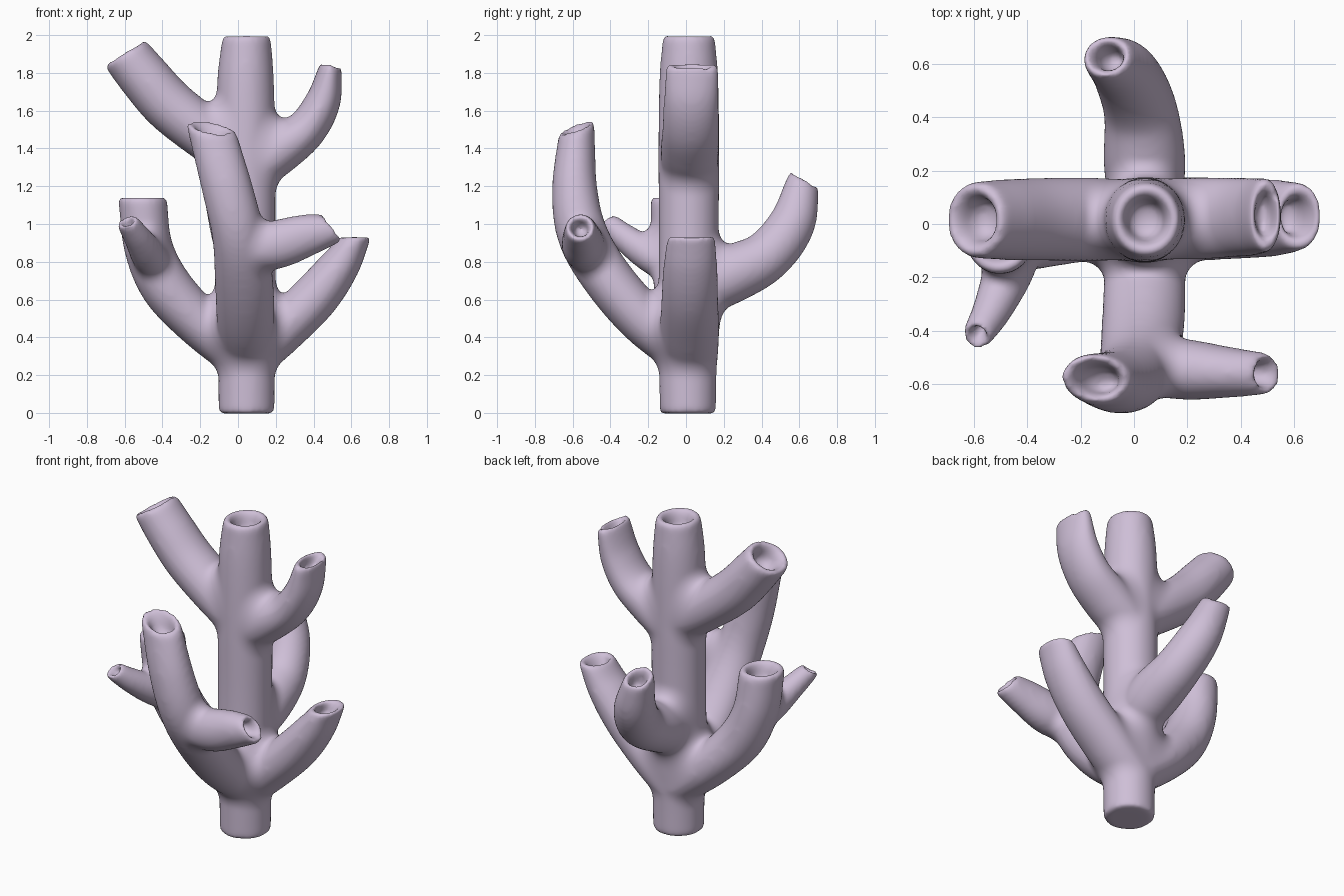
import bpy, bmesh, math
from mathutils import Vector

if "Cube" in bpy.data.objects:
    bpy.data.objects.remove(bpy.data.objects["Cube"])

mat = bpy.data.materials.new("pale_lilac")
mat.diffuse_color = (0.62, 0.52, 0.68, 1)
mat.use_nodes = True
mat.node_tree.nodes["Principled BSDF"].inputs["Base Color"].default_value = mat.diffuse_color
bm = bmesh.new()
SEG, STEPS, GROW = 40, 8, 0.009
tips = []


def spline(vals, s):
    """Catmull-Rom through a list of vectors, s in 0..len-1"""
    i = min(int(s), len(vals) - 2)
    f = s - i
    p1, p2 = vals[i], vals[i + 1]
    p0 = vals[i - 1] if i > 0 else p1 * 2 - p2
    p3 = vals[i + 2] if i + 2 < len(vals) else p2 * 2 - p1
    return 0.5 * (2 * p1 + (p2 - p0) * f + (2 * p0 - 5 * p1 + 4 * p2 - p3) * f * f
                  + (3 * p1 - p0 - 3 * p2 + p3) * f ** 3)


def branch(points, side, cut, depth=0.11, hole=0.6):
    """Tapered oval tube. points: x, y, z, radius along side, radius across.
    cut: normal of the end face, which has a hollow cup."""
    pos = [Vector(p[:3]) for p in points]
    rad = [Vector((p[3], p[4], 0)) for p in points]
    side, cut = Vector(side), Vector(cut).normalized()
    n = (len(points) - 1) * STEPS
    rings = []
    tips.append((pos[-1], max(points[-1][3:]) + 0.05))

    def ring(c, t, r, shear, scale=1.0, shift=0.0):
        u = (side - t * side.dot(t)).normalized()
        v = t.cross(u)
        out = []
        for k in range(SEG):
            a = 2 * math.pi * k / SEG
            off = (u * math.cos(a) * (r.x + GROW) + v * math.sin(a) * (r.y + GROW)) * scale
            off -= t * (off.dot(cut) / t.dot(cut)) * shear
            out.append(bm.verts.new(c + off + t * shift))
        rings.append(out)

    for j in range(n + 1):
        s = j / STEPS
        c = spline(pos, s)
        e = 0.02
        t = (spline(pos, min(s + e, n / STEPS)) - spline(pos, max(s - e, 0))).normalized()
        r = spline(rad, s)
        ring(c, t, r, max(0, (j - n + STEPS) / STEPS))
    # cup in the tip
    for sc, sh in ((0.89, 0.016), (hole + 0.16, 0.016), (hole, -0.02),
                   (hole * 0.85, -depth * 0.75), (hole * 0.5, -depth)):
        ring(c, t, r, 1, sc, sh)
    for a, b in zip(rings, rings[1:]):
        for k in range(SEG):
            bm.faces.new((a[k], a[(k + 1) % SEG], b[(k + 1) % SEG], b[k]))
    bm.faces.new(rings[0][::-1])
    bm.faces.new(rings[-1])


X, Y = (1, 0, 0), (0, 1, 0)
# trunk
branch([(.045, .01, -.004, .14, .14), (.045, .01, .25, .145, .142), (.04, .015, .5, .155, .152),
        (.04, .015, .9, .15, .15), (.04, .015, 1.35, .153, .15), (.04, .015, 1.75, .148, .142),
        (.045, .015, 1.985, .13, .12)], Y, (0, 0, 1))
# low right branch
branch([(.06, .02, .29, .14, .12), (.22, .02, .43, .148, .12), (.4, .02, .605, .142, .118),
        (.53, .023, .77, .135, .1), (.615, .028, .925, .12, .07)], Y, (0, 0, 1))
# low left branch and its twig
branch([(.02, .02, .3, .14, .12), (-.2, .01, .475, .145, .122), (-.38, -.02, .67, .142, .128),
        (-.475, -.035, .88, .14, .12), (-.505, -.05, 1.13, .13, .12)], Y, (0, 0, 1))
branch([(-.42, -.05, .76, .08, .08), (-.47, -.18, .83, .085, .085), (-.53, -.32, .925, .066, .066),
        (-.585, -.415, 1.01, .05, .05)], X, (-.3, -.5, .8), 0.06, 0.55)
# front branch and its side branch
branch([(.04, .02, .3, .13, .12), (.04, -.22, .49, .145, .125), (.03, -.42, .72, .145, .125),
        (0, -.55, .95, .13, .125), (-.06, -.59, 1.2, .125, .11), (-.14, -.58, 1.5, .115, .085)],
       X, (.15, -.35, 1))
branch([(.04, -.53, .86, .1, .1), (.2, -.545, .89, .105, .12), (.36, -.555, .94, .086, .105),
        (.49, -.56, .98, .07, .078)], Y, (.78, 0, .62), 0.09)
# back branch
branch([(.04, .05, .63, .12, .12), (.04, .22, .725, .145, .145), (.025, .42, .825, .13, .128),
        (-.03, .56, 1.0, .115, .115), (-.1, .625, 1.225, .08, .08)], X, (0, .5, .85))
# top left branch
branch([(.02, .015, 1.34, .14, .125), (-.17, .018, 1.475, .148, .13), (-.36, .018, 1.625, .146, .132),
        (-.49, .016, 1.77, .142, .128), (-.592, .015, 1.897, .135, .12)], Y, (-.53, 0, .85))
# top right branch
branch([(.06, .02, 1.28, .14, .12), (.22, .02, 1.395, .146, .12), (.36, .025, 1.5, .142, .1),
        (.45, .028, 1.65, .138, .085), (.492, .034, 1.83, .133, .052)], Y, (.3, 0, 1), 0.08)

bmesh.ops.recalc_face_normals(bm, faces=bm.faces[:])
me = bpy.data.meshes.new("branching_coral")
bm.to_mesh(me)
bm.free()
coral = bpy.data.objects.new("branching_coral", me)
bpy.context.collection.objects.link(coral)

# fuse the tubes into one skin
rm = coral.modifiers.new("fuse", 'REMESH')
rm.mode = 'VOXEL'
rm.voxel_size = 0.015
sm = coral.modifiers.new("soften", 'SMOOTH')
sm.factor = 0.5
sm.iterations = 12
bpy.context.view_layer.update()
skin = bpy.data.meshes.new_from_object(coral.evaluated_get(bpy.context.evaluated_depsgraph_get()))
coral.modifiers.clear()

# fill the crotches: relax only hollow areas, away from the cups
bm = bmesh.new()
bm.from_mesh(skin)
bm.verts.ensure_lookup_table()
free = [all((v.co - p).length > d for p, d in tips) for v in bm.verts]
near = [[e.other_vert(v).index for e in v.link_edges] for v in bm.verts]
pts = [v.co.copy() for v in bm.verts]
active = {i for i, f in enumerate(free) if f}
for it in range(200):
    if it % 8 == 0:
        for v in bm.verts:
            v.co = pts[v.index]
        bm.normal_update()
        nor = [v.normal.copy() for v in bm.verts]
    moves = []
    for i in active:
        ns = near[i]
        avg = Vector()
        for j in ns:
            avg += pts[j]
        d = avg / len(ns) - pts[i]
        if d.dot(nor[i]) > 0.00001:
            moves.append((i, d))
    active = set()
    for i, d in moves:
        pts[i] = pts[i] + d * 0.85
        active.add(i)
        active.update(j for j in near[i] if free[j])
for v in bm.verts:
    v.co = pts[v.index]
for f in bm.faces:
    f.smooth = True
bm.to_mesh(skin)
bm.free()
coral.data = skin
skin.materials.clear()
skin.materials.append(mat)
fin = coral.modifiers.new("polish", 'SMOOTH')
fin.factor = 0.5
fin.iterations = 6
